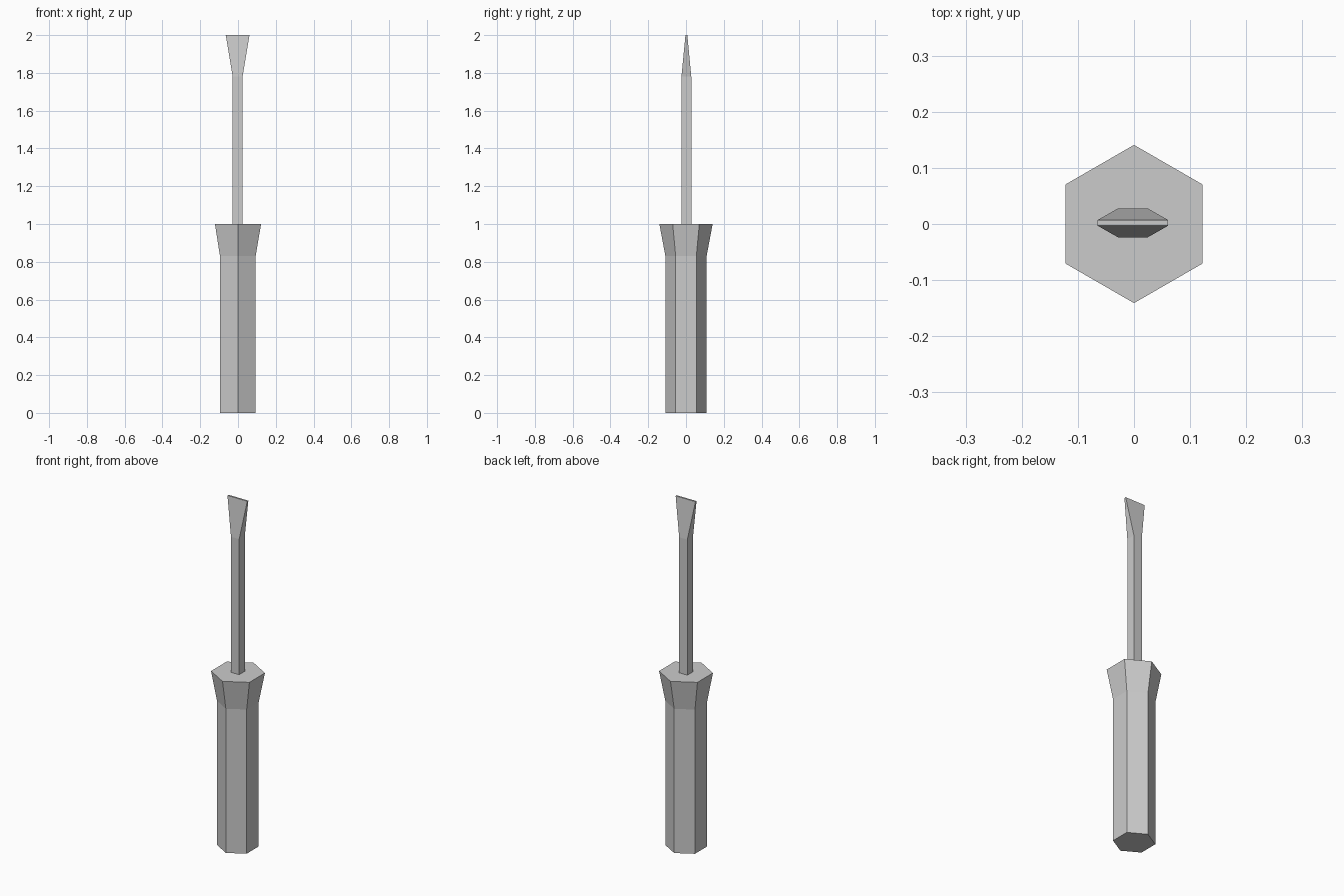
import bpy, bmesh
from math import cos, sin, pi

if "Cube" in bpy.data.objects:
    bpy.data.objects.remove(bpy.data.objects["Cube"])


def loft(name, rings):
    """Closed flat-faced solid through a stack of matching rings."""
    bm = bmesh.new()
    loops = [[bm.verts.new(p) for p in ring] for ring in rings]
    n = len(loops[0])
    for a, b in zip(loops, loops[1:]):
        for i in range(n):
            j = (i + 1) % n
            bm.faces.new((a[i], a[j], b[j], b[i]))
    bm.faces.new(loops[0][::-1])
    bm.faces.new(loops[-1])
    bmesh.ops.recalc_face_normals(bm, faces=bm.faces)
    mesh = bpy.data.meshes.new(name)
    bm.to_mesh(mesh)
    bm.free()
    obj = bpy.data.objects.new(name, mesh)
    bpy.context.collection.objects.link(obj)
    return obj


def hexagon(r, z, cx=0.0):
    return [(cx + r * cos(pi / 6 + i * pi / 3), r * sin(pi / 6 + i * pi / 3), z)
            for i in range(6)]


def rectangle(hx, hy, z, cx=-0.002, cy=0.002):
    return [(cx + sx * hx, cy + sy * hy, z)
            for sx, sy in ((-1, -1), (1, -1), (1, 1), (-1, 1))]


# Hexagonal handle with a flared collar
loft("handle", [hexagon(0.109, 0.0, -0.001), hexagon(0.109, 0.83, -0.001),
                hexagon(0.141, 1.0)])

# Square shaft widening and thinning into the flat blade tip
loft("shaft_and_blade", [rectangle(0.026, 0.026, 0.995),
                         rectangle(0.026, 0.026, 1.78),
                         rectangle(0.063, 0.005, 2.0)])
